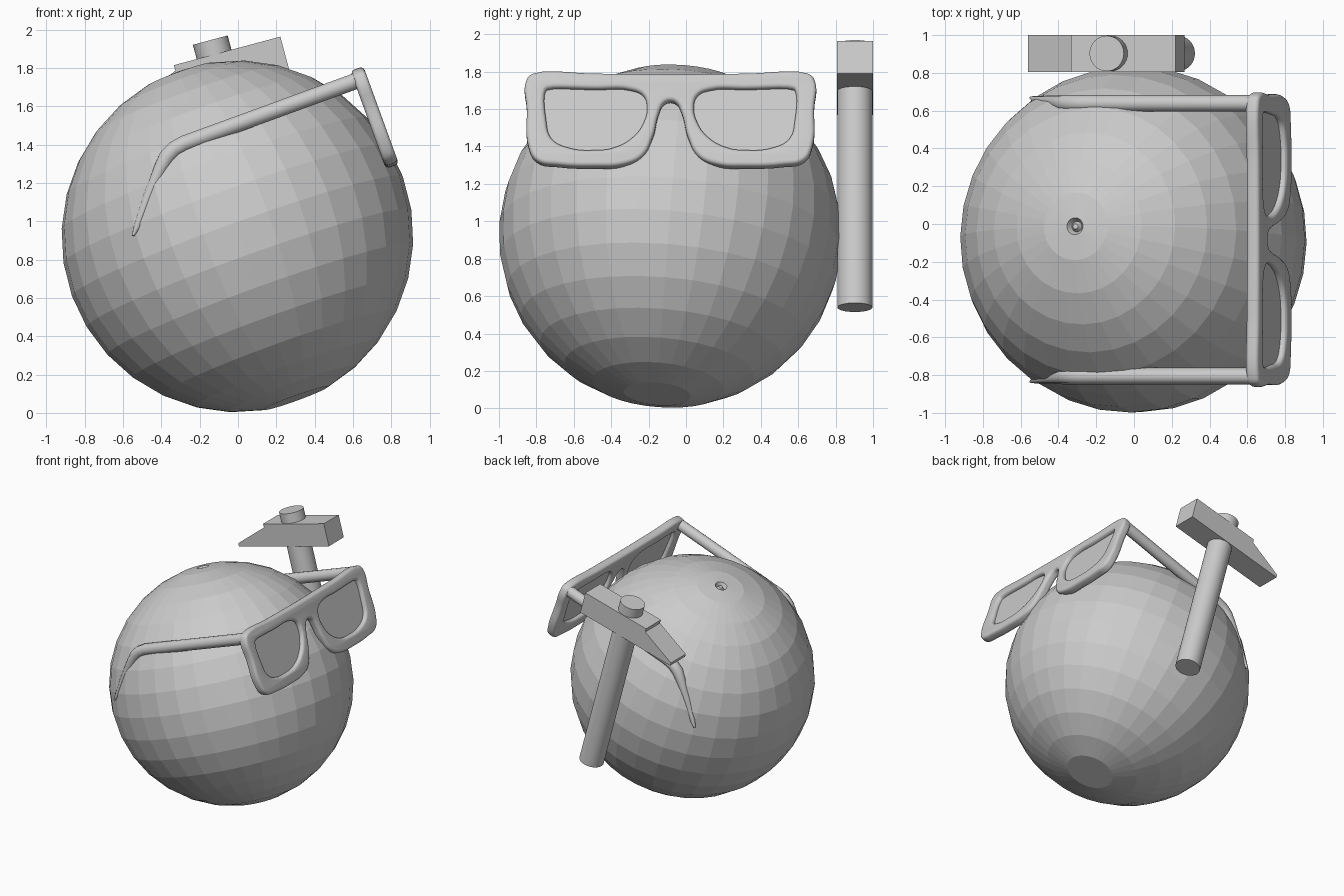
import bpy, bmesh, math
from mathutils import Matrix, Vector

if "Cube" in bpy.data.objects:
    bpy.data.objects.remove(bpy.data.objects["Cube"])

grey = bpy.data.materials.new("plain grey")
grey.diffuse_color = (0.6, 0.6, 0.6, 1)
grey.use_nodes = True
grey.node_tree.nodes["Principled BSDF"].inputs["Base Color"].default_value = grey.diffuse_color


def finish(obj, matrix, smooth=None):
    """Material, placement and optional smooth shading."""
    bpy.ops.object.select_all(action='DESELECT')
    obj.select_set(True)
    bpy.context.view_layer.objects.active = obj
    if obj.type == 'CURVE':
        bpy.ops.object.convert(target='MESH')
        obj = bpy.context.view_layer.objects.active
    bm = bmesh.new()
    bm.from_mesh(obj.data)
    bmesh.ops.remove_doubles(bm, verts=bm.verts, dist=0.0003)
    bmesh.ops.recalc_face_normals(bm, faces=bm.faces)
    bm.to_mesh(obj.data)
    bm.free()
    obj.data.materials.clear()
    obj.data.materials.append(grey)
    obj.matrix_world = matrix
    if smooth:
        bpy.ops.object.shade_smooth_by_angle(angle=math.radians(smooth))
    return obj


def mesh_object(name, bm):
    me = bpy.data.meshes.new(name)
    bm.to_mesh(me)
    bm.free()
    obj = bpy.data.objects.new(name, me)
    bpy.context.collection.objects.link(obj)
    return obj


def outline_plate(name, outlines, extrude, bevel=0.0):
    """Flat filled plate from closed smooth outlines; inner ones become holes."""
    cu = bpy.data.curves.new(name, 'CURVE')
    cu.dimensions, cu.fill_mode, cu.resolution_u = '2D', 'BOTH', 5
    cu.extrude, cu.bevel_depth, cu.bevel_resolution, cu.offset = extrude, bevel, 3, -bevel
    for pts in outlines:
        sp = cu.splines.new('BEZIER')
        sp.bezier_points.add(len(pts) - 1)
        sp.use_cyclic_u = True
        for bp, (u, v) in zip(sp.bezier_points, pts):
            bp.co = (u, v, 0)
            bp.handle_left_type = bp.handle_right_type = 'AUTO'
    obj = bpy.data.objects.new(name, cu)
    bpy.context.collection.objects.link(obj)
    return obj


# Ball: tilted, faceted, flat at the lower pole, small dimple at the upper pole
R = 0.918
profile = [(0, R - 0.012), (0.014, R - 0.014), (0.028, R - 0.035), (0.045, R - 0.005)]
profile += [(R * math.sin(a), R * math.cos(a)) for a in (k * math.pi / 16 for k in range(1, 16))]
bm = bmesh.new()
rings = []
for r, z in profile[1:]:
    rings.append([bm.verts.new((r * math.cos(i * math.pi / 16), r * math.sin(i * math.pi / 16), z))
                  for i in range(32)])
for a, b in zip(rings, rings[1:]):
    for i in range(32):
        j = (i + 1) % 32
        bm.faces.new((a[i], b[i], b[j], a[j]))
bm.faces.new(rings[0])
bm.faces.new(rings[-1][::-1])
pole = Vector((-0.339, 0.078, 0.938))
tilt = Vector((0, 0, 1)).rotation_difference(pole).to_matrix().to_4x4()
finish(mesh_object("ball", bm), Matrix.Translation((-0.003, -0.083, 0.921)) @ tilt)

# Glasses space: x = across, y = down the frame, z = back along the temples
t = math.radians(20)
s, c = math.sin(t), math.cos(t)
glasses = Matrix(((0, s, -c, 0.625), (1, 0, 0, -0.083), (0, -c, -s, 1.783), (0, 0, 0, 1)))

# Glasses frame with two openings
half = [(0.4, 0), (0.735, 0), (0.768, 0.03), (0.768, 0.2), (0.757, 0.42), (0.715, 0.495),
        (0.6, 0.52), (0.4, 0.528), (0.25, 0.518), (0.15, 0.47), (0.095, 0.36),
        (0.06, 0.22), (0.035, 0.17)]
outer = [(0, 0.004)] + half + [(0, 0.155)] + [(-u, v) for u, v in reversed(half)]
hole = [(0.655, 0.088), (0.4, 0.088), (0.21, 0.093), (0.145, 0.125), (0.125, 0.19),
        (0.145, 0.28), (0.2, 0.36), (0.3, 0.42), (0.4, 0.435), (0.55, 0.42),
        (0.635, 0.37), (0.665, 0.26), (0.668, 0.1)]
mirrored = [(-u, v) for u, v in reversed(hole)]
finish(outline_plate("glasses_frame", [outer, hole, mirrored], 0.014, 0.022), glasses, 50)

# Lenses and temples, one per side
temple_path = [(0.0, 0.045, 1), (0.98, 0.045, 1), (1.04, 0.055, 1), (1.09, 0.08, 1),
               (1.14, 0.125, 0.85), (1.25, 0.24, 0.62), (1.36, 0.37, 0.4), (1.395, 0.405, 0.15)]
for side, pts, word in ((1, hole, "left"), (-1, mirrored, "right")):
    finish(outline_plate("lens_" + word, [pts], 0.004), glasses)
    cu = bpy.data.curves.new("temple_" + word, 'CURVE')
    cu.dimensions, cu.bevel_depth, cu.bevel_resolution, cu.use_fill_caps = '3D', 0.044, 3, True
    sp = cu.splines.new('POLY')
    sp.points.add(len(temple_path) - 1)
    for p, (w, v, r) in zip(sp.points, temple_path):
        p.co = (side * (0.722 + 0.035 * (1 - r)), v, w, 1)
        p.radius = r
    obj = bpy.data.objects.new("temple_" + word, cu)
    bpy.context.collection.objects.link(obj)
    finish(obj, glasses, 50)

# Hammer space: origin at the upper right corner of the head, tilted 15 degrees
hammer = Matrix.Translation((0.221, 0.903, 1.963)) @ Matrix.Rotation(math.radians(-15), 4, 'Y')

# Hammer head: side profile with a wedge end, pulled through in y
side_profile = [(0, 0), (-0.575, 0), (-0.575, -0.03), (-0.852, -0.155), (-0.852, -0.18), (0, -0.18)]
bm = bmesh.new()
face = bm.faces.new([bm.verts.new((x, -0.097, z)) for x, z in side_profile])
ext = bmesh.ops.extrude_face_region(bm, geom=[face])
moved = [g for g in ext["geom"] if isinstance(g, bmesh.types.BMVert)]
bmesh.ops.translate(bm, verts=moved, vec=(0, 0.194, 0))
if not face.is_valid or len(bm.faces) < len(side_profile) + 2:
    bm.faces.new([v for v in bm.verts if v.co.y < 0])
finish(mesh_object("hammer_head", bm), hammer)

# Hammer handle, poking through the top of the head
bm = bmesh.new()
bmesh.ops.create_cone(bm, cap_ends=True, segments=32, radius1=0.094, radius2=0.094, depth=1.455,
                      matrix=Matrix.Translation((-0.358, 0, 0.077 - 1.455 / 2)))
finish(mesh_object("hammer_handle", bm), hammer, 40)
